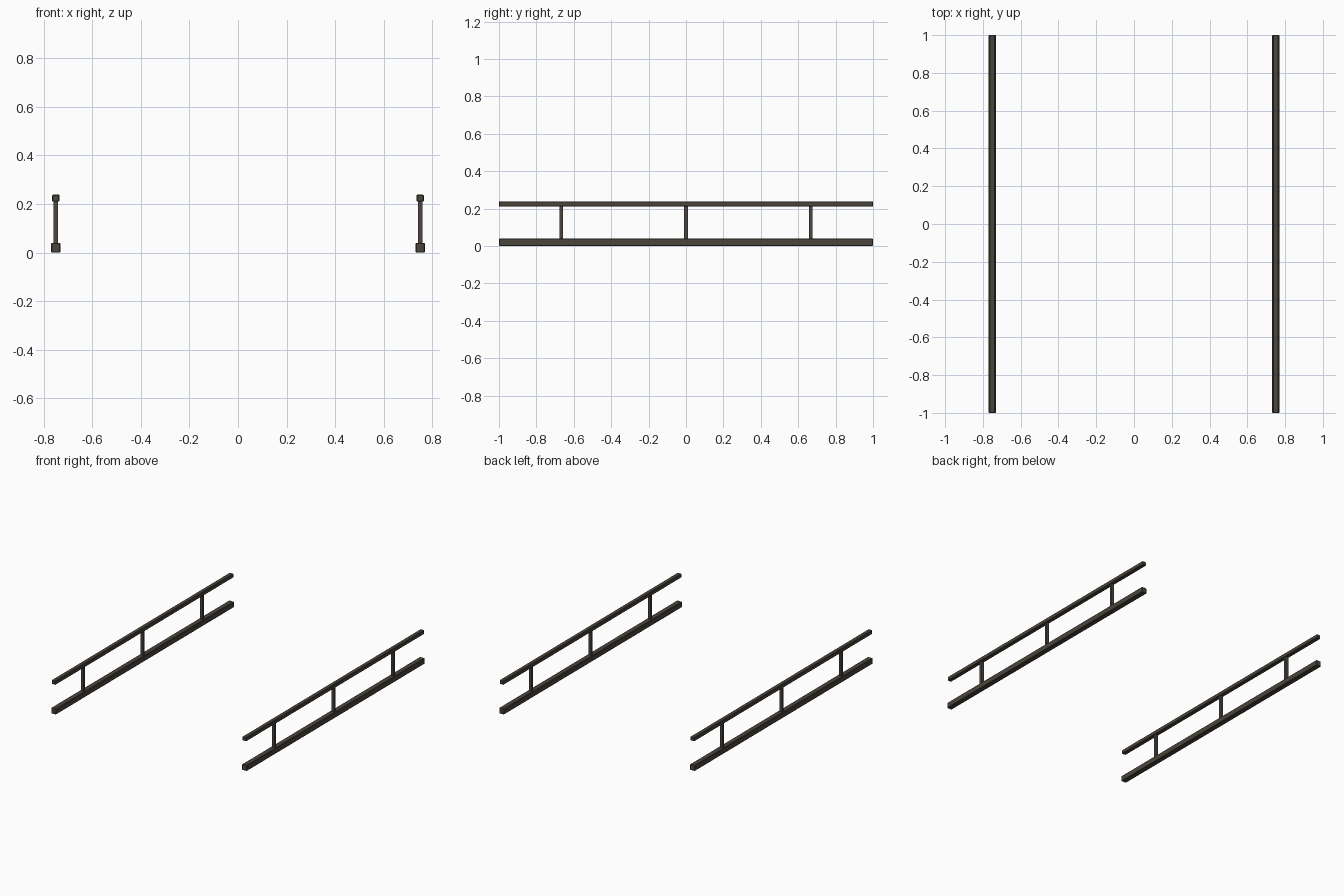
import bpy

if "Cube" in bpy.data.objects:
    bpy.data.objects.remove(bpy.data.objects["Cube"], do_unlink=True)


def material(name, rgb):
    mat = bpy.data.materials.new(name)
    mat.use_nodes = True
    color = (*rgb, 1.0)
    mat.diffuse_color = color
    mat.node_tree.nodes["Principled BSDF"].inputs["Base Color"].default_value = color
    return mat


rail_paint = material("dark olive brown", (0.07, 0.06, 0.045))
post_paint = material("dark warm brown", (0.075, 0.06, 0.052))


def box(name, center, size, mat, chamfer=0.0):
    bpy.ops.mesh.primitive_cube_add(size=1, location=center)
    obj = bpy.context.object
    obj.name = name
    obj.scale = size
    bpy.ops.object.transform_apply(location=False, rotation=False, scale=True)
    obj.data.materials.append(mat)
    if chamfer:
        bevel = obj.modifiers.new("chamfer", "BEVEL")
        bevel.width = chamfer
        bevel.segments = 1
    return obj


# Two mirrored railings, each with a heavy base beam, a handrail and three posts
for side, sign in (("left", 1), ("right", -1)):
    x = 0.75 * sign
    box(f"{side}_base_beam", (x, 0, 0.02), (0.038, 2, 0.04), rail_paint, 0.003)
    box(f"{side}_handrail", (x, 0, 0.224), (0.03, 2, 0.028), rail_paint, 0.003)
    for label, y in (("front", -0.667), ("middle", 0), ("back", 0.667)):
        box(f"{side}_{label}_post", (x, y, 0.124), (0.019, 0.019, 0.18), post_paint)
